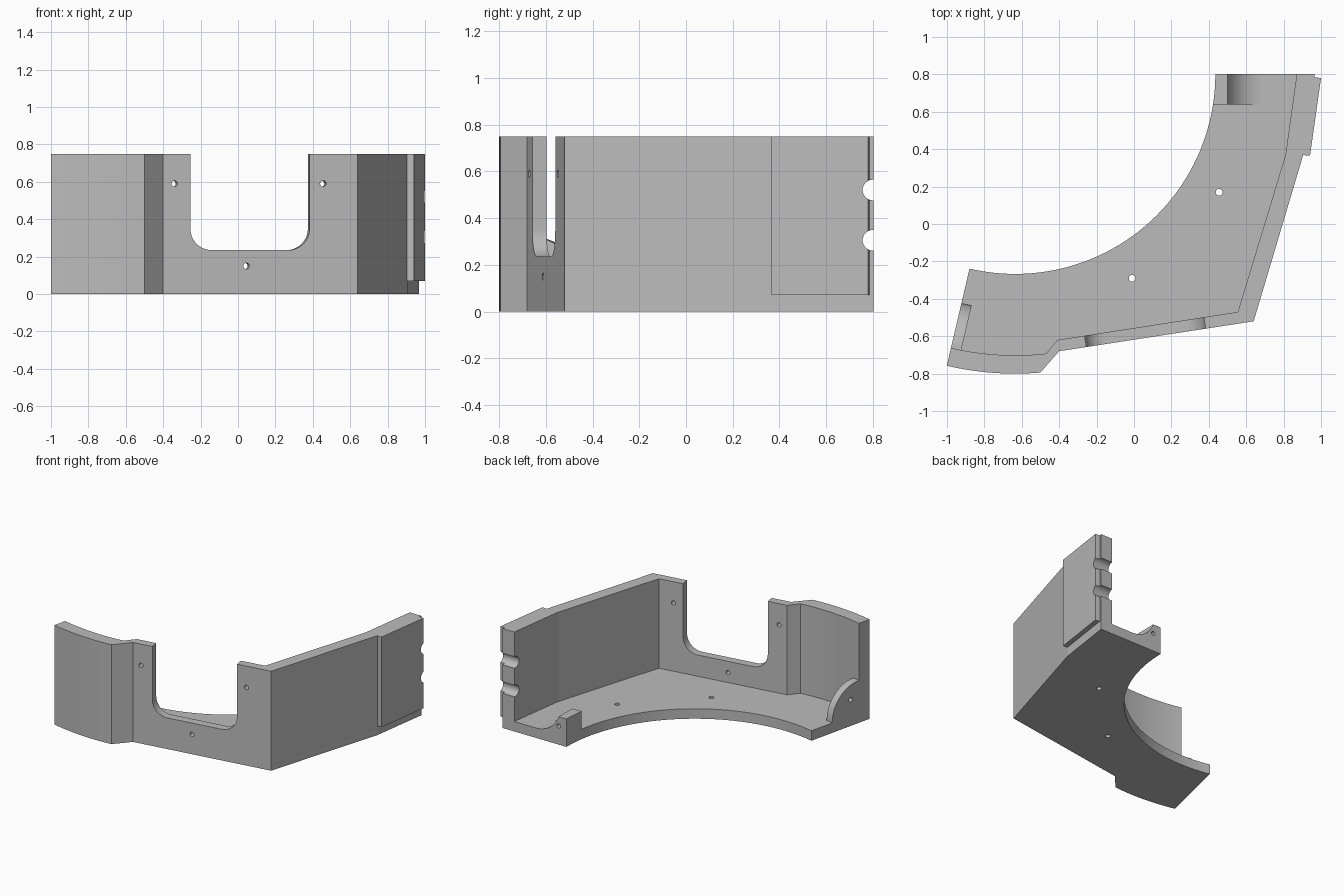
import bpy, bmesh
from math import radians, cos, sin, pi
from mathutils import Vector, Matrix

if "Cube" in bpy.data.objects:
    bpy.data.objects.remove(bpy.data.objects["Cube"], do_unlink=True)

HEIGHT, FLOOR = 0.75, 0.075
CENTRE = Vector((-0.635, 0.803))          # shared centre of all large arcs
BORE, INNER, OUTER = 1.07, 1.505, 1.603
END = radians(256.8)                      # angle of the radial end face
X, Y, Z = Vector((1, 0, 0)), Vector((0, 1, 0)), Vector((0, 0, 1))

grey = bpy.data.materials.new("plain grey")
grey.use_nodes = True
grey.diffuse_color = (0.5, 0.5, 0.5, 1)
grey.node_tree.nodes["Principled BSDF"].inputs["Base Color"].default_value = (0.5, 0.5, 0.5, 1)


def arc(cx, cy, r, start, end, steps=24):
    return [(cx + r * cos(start + (end - start) * i / steps),
             cy + r * sin(start + (end - start) * i / steps)) for i in range(steps + 1)]


def prism(name, profile, origin, u, v, w, low, high):
    """Extrude a profile drawn on axes u, v along w from low to high."""
    bm = bmesh.new()
    rings = [[bm.verts.new(origin + u * a + v * b + w * d) for a, b in profile]
             for d in (low, high)]
    bm.faces.new(rings[0])
    bm.faces.new(rings[1])
    n = len(profile)
    for i in range(n):
        j = (i + 1) % n
        bm.faces.new((rings[0][i], rings[0][j], rings[1][j], rings[1][i]))
    bmesh.ops.recalc_face_normals(bm, faces=bm.faces)
    mesh = bpy.data.meshes.new(name)
    bm.to_mesh(mesh)
    bm.free()
    mesh.materials.append(grey)
    obj = bpy.data.objects.new(name, mesh)
    bpy.context.collection.objects.link(obj)
    return obj


def rod(r, cx, cy, steps=64):
    return arc(cx, cy, r, 0, 2 * pi, steps)[:-1]


def combine(target, tool, operation):
    mod = target.modifiers.new(operation, 'BOOLEAN')
    mod.operation, mod.solver, mod.object = operation, 'EXACT', tool
    bpy.context.view_layer.objects.active = target
    bpy.ops.object.modifier_apply(modifier=mod.name)
    bpy.data.objects.remove(tool, do_unlink=True)


def flat(name, profile, low, high):
    return prism(name, profile, Vector(), X, Y, Z, low, high)


# Full-height block in plan, then the hollow that leaves floor and wall
outline = arc(*CENTRE, OUTER, END, radians(274.8)) + [
    (-0.4, -0.68), (0.64, -0.52), (0.905, 0.37), (0.967, CENTRE.y), tuple(CENTRE)]
shell = flat("curved_wall_bracket", outline, 0, HEIGHT)
hollow = arc(*CENTRE, INNER, END - 0.05, radians(276.3)) + [
    (-0.41, -0.62), (0.555, -0.47), (0.81, 0.37), (0.877, 0.85), (-0.7, 0.85)]
combine(shell, flat("hollow", hollow, FLOOR, 1), 'DIFFERENCE')

# Pipe saddle at the back end
saddle = [(0.35, 0.05), (0.35, 0.21), (0.5, 0.21)]
saddle += arc(0.69, 0.275, 0.2, pi + 0.33, 1.5 * pi) + [(0.69, 0.05)]
combine(shell, prism("saddle", saddle, Vector(), X, Z, Y, 0.64, CENTRE.y), 'UNION')

# Quarter-round gusset at the radial end
radial = Vector((cos(END), sin(END), 0))
tangent = Vector((-sin(END), cos(END), 0))
gusset = arc(INNER, FLOOR, 0.245, pi / 2, pi) + [(1.26, 0.05), (1.53, 0.05), (1.53, 0.32)]
pivot = CENTRE.to_3d()
combine(shell, prism("gusset", gusset, pivot, radial, Z, tangent, 0, 0.056), 'UNION')

# Raised pad outside the right-hand wall
pad = [(0.89, 0.37), (0.941, 0.365), (1.0, 0.78), (0.95, 0.787)]
combine(shell, flat("pad", pad, 0.07, HEIGHT), 'UNION')

# Large inner bore
combine(shell, flat("bore", rod(BORE, *CENTRE, 160), -1, 2), 'DIFFERENCE')

# Round-cornered opening and screw holes in the front wall
along = Vector((1.04, 0.16, 0)).normalized()
across = Vector((-along.y, along.x, 0))
corner = Vector((-0.4, -0.68, 0))
opening = [(0.147, 1), *arc(0.262, 0.35, 0.115, pi, 1.5 * pi),
           *arc(0.677, 0.35, 0.115, 1.5 * pi, 2 * pi), (0.792, 1)]
combine(shell, prism("opening", opening, corner, along, Z, across, -0.1, 0.15), 'DIFFERENCE')
for u, z in ((0.061, 0.59), (0.865, 0.59), (0.45, 0.15)):
    combine(shell, prism("hole", rod(0.016, u, z), corner, along, Z, across, -0.1, 0.12),
            'DIFFERENCE')

# Floor holes
for x, y in ((-0.01, -0.29), (0.455, 0.17)):
    combine(shell, flat("hole", rod(0.018, x, y), -0.1, 0.2), 'DIFFERENCE')

# Holes through the saddle and gusset
combine(shell, prism("hole", rod(0.016, 0.5, 0.14), Vector(), X, Z, Y, 0.55, 0.9), 'DIFFERENCE')
combine(shell, prism("hole", rod(0.016, 1.43, 0.197), pivot, radial, Z, tangent, -0.1, 0.1),
        'DIFFERENCE')

# Half-round notches in the back edge of the wall
for z in (0.52, 0.305):
    combine(shell, prism("notch", rod(0.044, 0.8, z), Vector(), Y, Z, X, 0.8, 1.1), 'DIFFERENCE')

# Smooth only the fine arcs
bpy.ops.object.select_all(action='DESELECT')
shell.select_set(True)
bpy.context.view_layer.objects.active = shell
bpy.ops.object.shade_smooth_by_angle(angle=radians(7))
